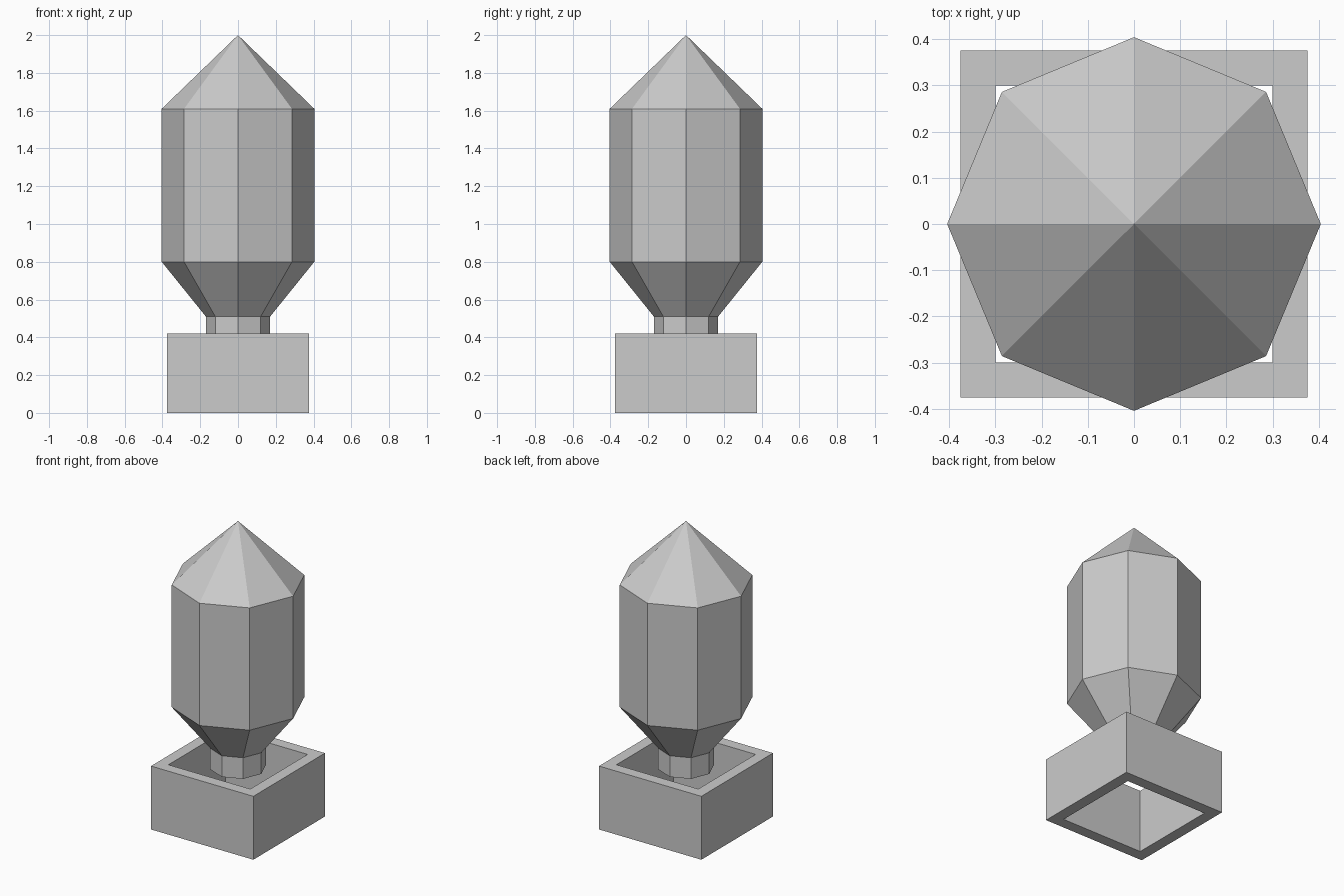
import bpy, bmesh
from math import cos, sin, pi

if "Cube" in bpy.data.objects:
    bpy.data.objects.remove(bpy.data.objects["Cube"])


def lathe(name, profile, sides, start=0.0, closed=False):
    """Spin (radius, z) points into flat-faced rings; radius 0 makes a tip."""
    bm = bmesh.new()
    rings = []
    for r, z in profile:
        if r == 0:
            rings.append([bm.verts.new((0, 0, z))] * sides)
        else:
            rings.append([bm.verts.new((r * cos(start + 2 * pi * i / sides),
                                        r * sin(start + 2 * pi * i / sides), z))
                          for i in range(sides)])
    pairs = list(zip(rings, rings[1:]))
    if closed:
        pairs.append((rings[-1], rings[0]))
    else:
        bm.faces.new(rings[0][::-1])
    for low, high in pairs:
        for i in range(sides):
            j = (i + 1) % sides
            corners = [low[i], low[j], high[j], high[i]]
            bm.faces.new(list(dict.fromkeys(corners)))
    bmesh.ops.recalc_face_normals(bm, faces=bm.faces)
    mesh = bpy.data.meshes.new(name)
    bm.to_mesh(mesh)
    bm.free()
    obj = bpy.data.objects.new(name, mesh)
    bpy.context.collection.objects.link(obj)
    return obj


# Square planter, open at top and bottom
D = 2 ** 0.5
OUTER, INNER, HEIGHT = 0.375 * D, 0.30 * D, 0.42
lathe("planter_box", [(OUTER, 0), (OUTER, HEIGHT), (INNER, HEIGHT), (INNER, 0)],
      4, start=pi / 4, closed=True)

# Trunk flaring into the clipped, pointed foliage
lathe("trimmed_bush", [(0.17, 0.37), (0.17, 0.51), (0.404, 0.80),
                       (0.404, 1.61), (0, 2.0)], 8)
